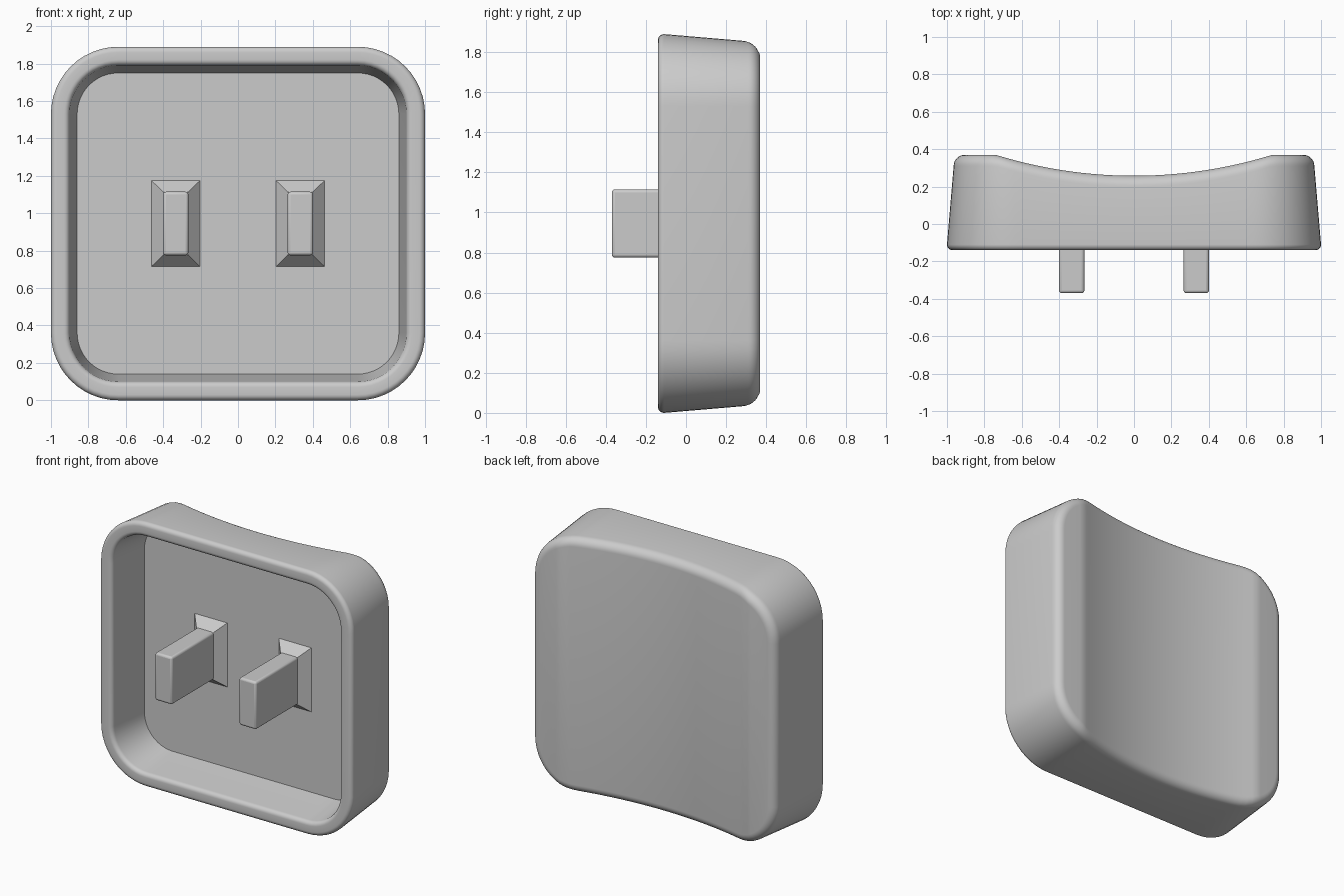
import bpy, bmesh
from math import sin, cos, pi, sqrt

if "Cube" in bpy.data.objects:
    bpy.data.objects.remove(bpy.data.objects["Cube"])

grey = bpy.data.materials.new("grey plastic")
grey.use_nodes = True
COLOUR = (0.6, 0.6, 0.6, 1)
grey.diffuse_color = COLOUR
grey.node_tree.nodes["Principled BSDF"].inputs["Base Color"].default_value = COLOUR

CX, CZ, MID = 0.64, 0.585, 0.945    # corner arc centres and mid height
FRONT, BACK, FLOOR = -0.14, 0.37, 0.17
ROUND, LIP = 0.06, 0.03             # back and rim edge radii


def finish(bm, name, smooth=True):
    bmesh.ops.recalc_face_normals(bm, faces=bm.faces)
    mesh = bpy.data.meshes.new(name)
    bm.to_mesh(mesh)
    bm.free()
    mesh.materials.append(grey)
    obj = bpy.data.objects.new(name, mesh)
    bpy.context.collection.objects.link(obj)
    if smooth:
        bpy.ops.object.select_all(action='DESELECT')
        obj.select_set(True)
        bpy.context.view_layer.objects.active = obj
        bpy.ops.object.shade_smooth_by_angle(angle=pi / 6)
    return obj


def dish(x):
    # Shallow cylindrical scoop between two flat side strips
    half, sag = 0.74, 0.112
    if abs(x) >= half:
        return BACK
    radius = (half ** 2 + sag ** 2) / (2 * sag)
    return BACK - sag + radius - sqrt(radius ** 2 - x * x)


# Upper half of the outline, right to left: corner, top edge, corner
STEPS, SPANS = 12, 32
upper = [(CX, cos(a), sin(a)) for a in [pi / 2 * i / STEPS for i in range(STEPS + 1)]]
upper += [(CX - 2 * CX * i / SPANS, 0, 1) for i in range(1, SPANS)]
upper += [(-x, -c, s) for x, c, s in upper[STEPS::-1]]
outline = [(x, c, s, 1) for x, c, s in upper]
outline += [(x, c, -s, -1) for x, c, s in reversed(upper)]


def add_ring(bm, place):
    # place(x, c) gives the corner radius and depth at an outline point
    ring = []
    for x, c, s, side in outline:
        r, y = place(x, c)
        ring.append(bm.verts.new((x + c * r, y, MID + side * CZ + s * r)))
    return ring


def flat_ring(r, y):
    return lambda x, c: (r, y)


def back_ring(a):
    # One step of the rounded edge that follows the scoop
    def place(x, c):
        wall = 0.36 - 0.085 * (dish(x + c * 0.3) - ROUND - FRONT - LIP)
        r = wall - ROUND * (1 - cos(a))
        return r, dish(x + c * r) - ROUND * (1 - sin(a))
    return place


# Hollow shell: inner wall, rounded rim, tapered outer wall, rounded back
bm = bmesh.new()
places = [flat_ring(0.22, FLOOR)]
for i in range(7):
    a = pi / 2 * i / 6
    places.append(flat_ring(0.29 - LIP * cos(a), FRONT + LIP - LIP * sin(a)))
for i in range(7):
    a = pi / 2 * i / 6
    places.append(flat_ring(0.33 + LIP * sin(a), FRONT + LIP - LIP * cos(a)))
places += [back_ring(pi / 2 * i / 8) for i in range(9)]
rings = [add_ring(bm, p) for p in places]
n = len(outline)
for lower, higher in zip(rings, rings[1:]):
    for i in range(n):
        j = (i + 1) % n
        bm.faces.new((lower[i], lower[j], higher[j], higher[i]))
bm.faces.new(rings[0])
last = rings[-1]
for i in range(n // 2 - 1):
    bm.faces.new((last[i], last[i + 1], last[n - 2 - i], last[n - 1 - i]))
finish(bm, "cap_shell")


def add_block(name, x, front, back, smooth):
    # Block between two (half width, half height, y) rectangles
    bm = bmesh.new()
    ends = [[bm.verts.new((x + sx * w, y, MID + sz * h))
             for sx, sz in ((-1, -1), (1, -1), (1, 1), (-1, 1))]
            for w, h, y in (front, back)]
    for end in ends:
        bm.faces.new(end)
    for i in range(4):
        j = (i + 1) % 4
        bm.faces.new((ends[0][i], ends[0][j], ends[1][j], ends[1][i]))
    return finish(bm, name, smooth)


# Two mounting prongs, each on a sloped foot
for side, x in (("left", 0.333), ("right", -0.333)):
    add_block(side + "_prong_foot", x, (0.066, 0.168, 0.1), (0.13, 0.23, FLOOR + 0.001), False)
    prong = add_block(side + "_prong", x, (0.068, 0.17, -BACK), (0.068, 0.17, 0.15), True)
    bevel = prong.modifiers.new("soft_edges", 'BEVEL')
    bevel.width = 0.015
    bevel.segments = 3
